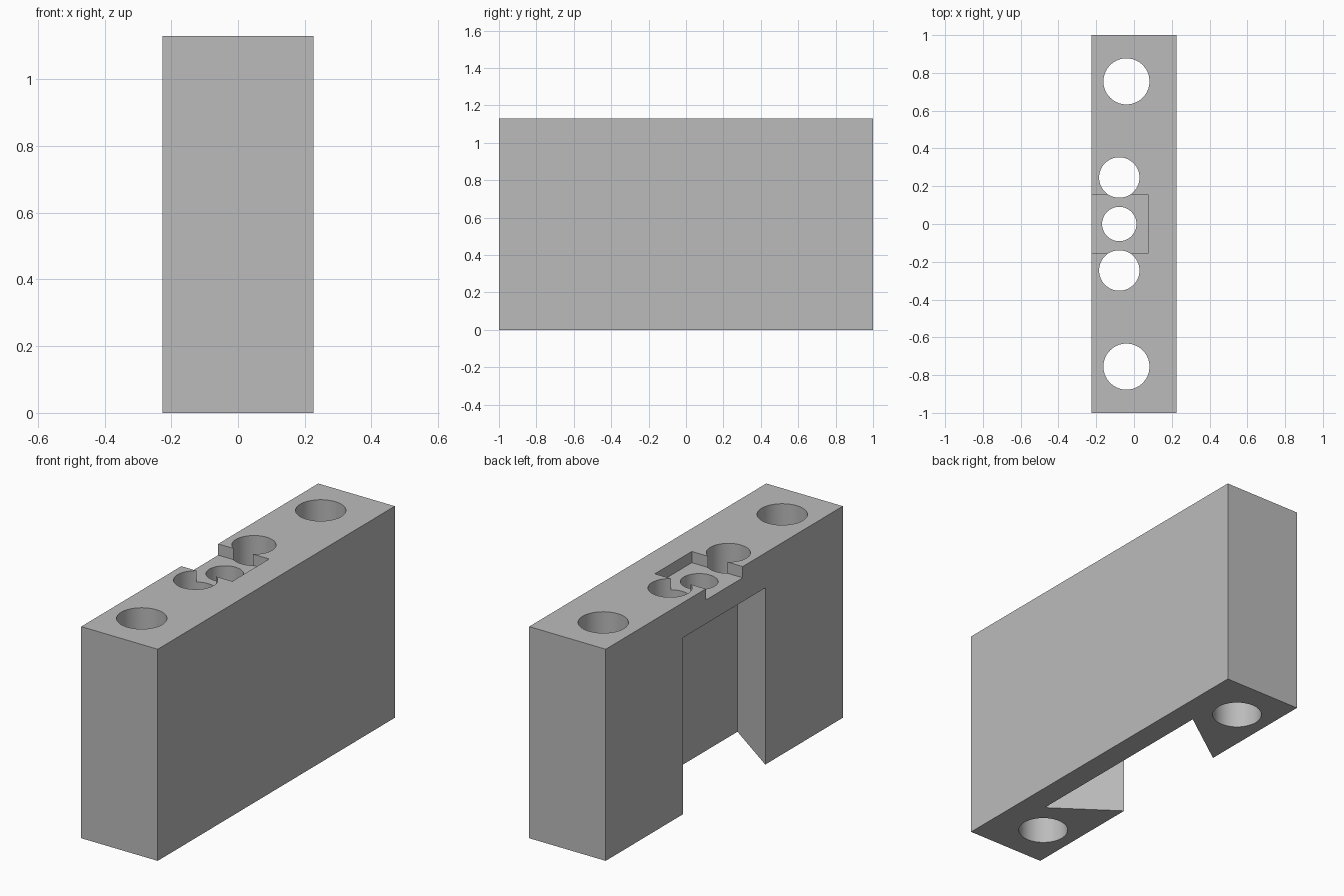
import bpy
import bmesh
import math

cube = bpy.data.objects.get("Cube")
if cube:
    bpy.data.objects.remove(cube, do_unlink=True)

HALF_W, HALF_L, HEIGHT = 0.226, 1.0, 1.13
POCKET_FLOOR = HEIGHT - 0.06
CAVITY_TOP = 0.943

grey = bpy.data.materials.new("plain grey")
grey.use_nodes = True
colour = (0.5, 0.5, 0.5, 1)
grey.diffuse_color = colour
grey.node_tree.nodes["Principled BSDF"].inputs["Base Color"].default_value = colour


def prism(name, outline, z0, z1):
    """Extrude an xy outline from z0 up to z1."""
    bm = bmesh.new()
    face = bm.faces.new([bm.verts.new((x, y, z0)) for x, y in outline])
    top = bmesh.ops.extrude_face_region(bm, geom=[face])["geom"]
    verts = [v for v in top if isinstance(v, bmesh.types.BMVert)]
    bmesh.ops.translate(bm, verts=verts, vec=(0, 0, z1 - z0))
    bmesh.ops.recalc_face_normals(bm, faces=bm.faces)
    mesh = bpy.data.meshes.new(name)
    bm.to_mesh(mesh)
    bm.free()
    mesh.materials.append(grey)
    obj = bpy.data.objects.new(name, mesh)
    bpy.context.collection.objects.link(obj)
    return obj


def rectangle(x0, x1, y0, y1):
    return [(x0, y0), (x1, y0), (x1, y1), (x0, y1)]


def circle(x, y, r, sides=64):
    angles = [2 * math.pi * i / sides for i in range(sides)]
    return [(x + r * math.cos(a), y + r * math.sin(a)) for a in angles]


def cut(target, cutter):
    """Subtract the cutter from the target, then discard it."""
    cutter.hide_render = True
    mod = target.modifiers.new("cut", "BOOLEAN")
    mod.operation = "DIFFERENCE"
    mod.solver = "EXACT"
    mod.object = cutter
    bpy.context.view_layer.objects.active = target
    bpy.ops.object.modifier_apply(modifier=mod.name)
    bpy.data.objects.remove(cutter, do_unlink=True)


# Main block
block = prism("block", rectangle(-HALF_W, HALF_W, -HALF_L, HALF_L), 0, HEIGHT)

# Dovetail cavity, open below and on the -x side, wider inside
inner_x, inner_y, mouth_y = 0.1, 0.577, 0.346
slope = (inner_y - mouth_y) / (inner_x + HALF_W)
outer_x = -HALF_W - 0.1
outer_y = mouth_y - 0.1 * slope
dovetail = [(outer_x, -outer_y), (inner_x, -inner_y),
            (inner_x, inner_y), (outer_x, outer_y)]
cut(block, prism("cavity_cutter", dovetail, -0.1, CAVITY_TOP))

# Shallow pocket in the top, open on the -x side
cut(block, prism("pocket_cutter", rectangle(-0.4, 0.075, -0.156, 0.156),
                 POCKET_FLOOR, HEIGHT + 0.1))

# Vertical bores: end bores, middle pair and centre bore
for x, y, r in [(-0.04, 0.755, 0.122), (-0.04, -0.755, 0.122),
                (-0.078, 0.246, 0.107), (-0.078, -0.246, 0.107),
                (-0.078, 0, 0.091)]:
    cut(block, prism("bore_cutter", circle(x, y, r), -0.1, HEIGHT + 0.1))

# Smooth bore walls, sharp corners elsewhere
bpy.ops.object.select_all(action="DESELECT")
block.select_set(True)
bpy.context.view_layer.objects.active = block
bpy.ops.object.shade_smooth_by_angle(angle=math.radians(30))
